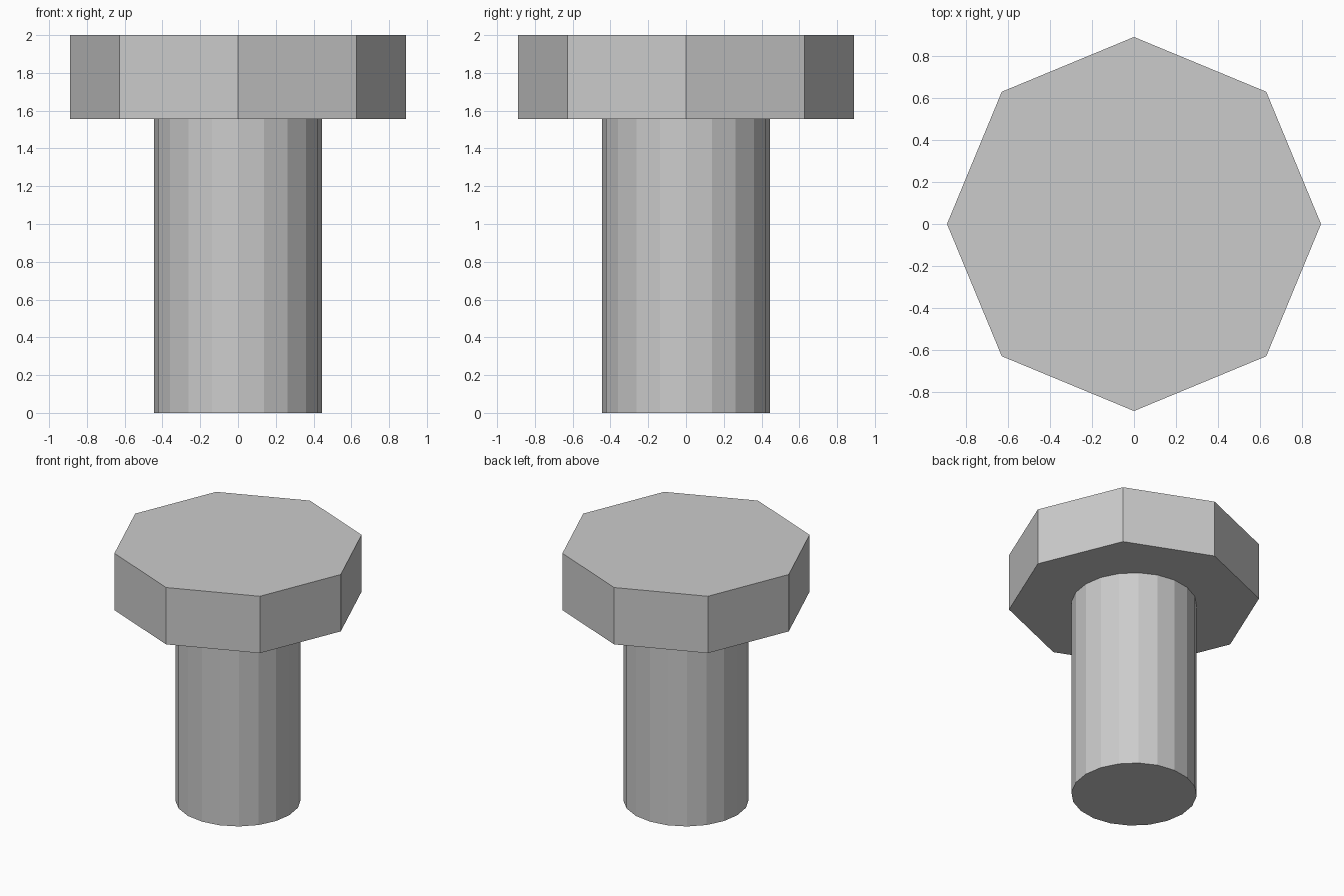
import bpy

if "Cube" in bpy.data.objects:
    bpy.data.objects.remove(bpy.data.objects["Cube"])


def prism(name, sides, radius, z_low, z_high):
    """Flat-shaded upright prism with corners on the x and y axes."""
    bpy.ops.mesh.primitive_cylinder_add(
        vertices=sides, radius=radius, depth=z_high - z_low,
        location=(0, 0, (z_low + z_high) / 2))
    obj = bpy.context.object
    obj.name = name
    return obj


UNIT = 2 / 4.5          # shaft radius, also the head thickness
HEAD_BASE = 2 - UNIT

# Round shaft
prism("bolt_shaft", 20, UNIT, 0, HEAD_BASE)

# Octagonal head
prism("bolt_head", 8, 2 * UNIT, HEAD_BASE, 2)
